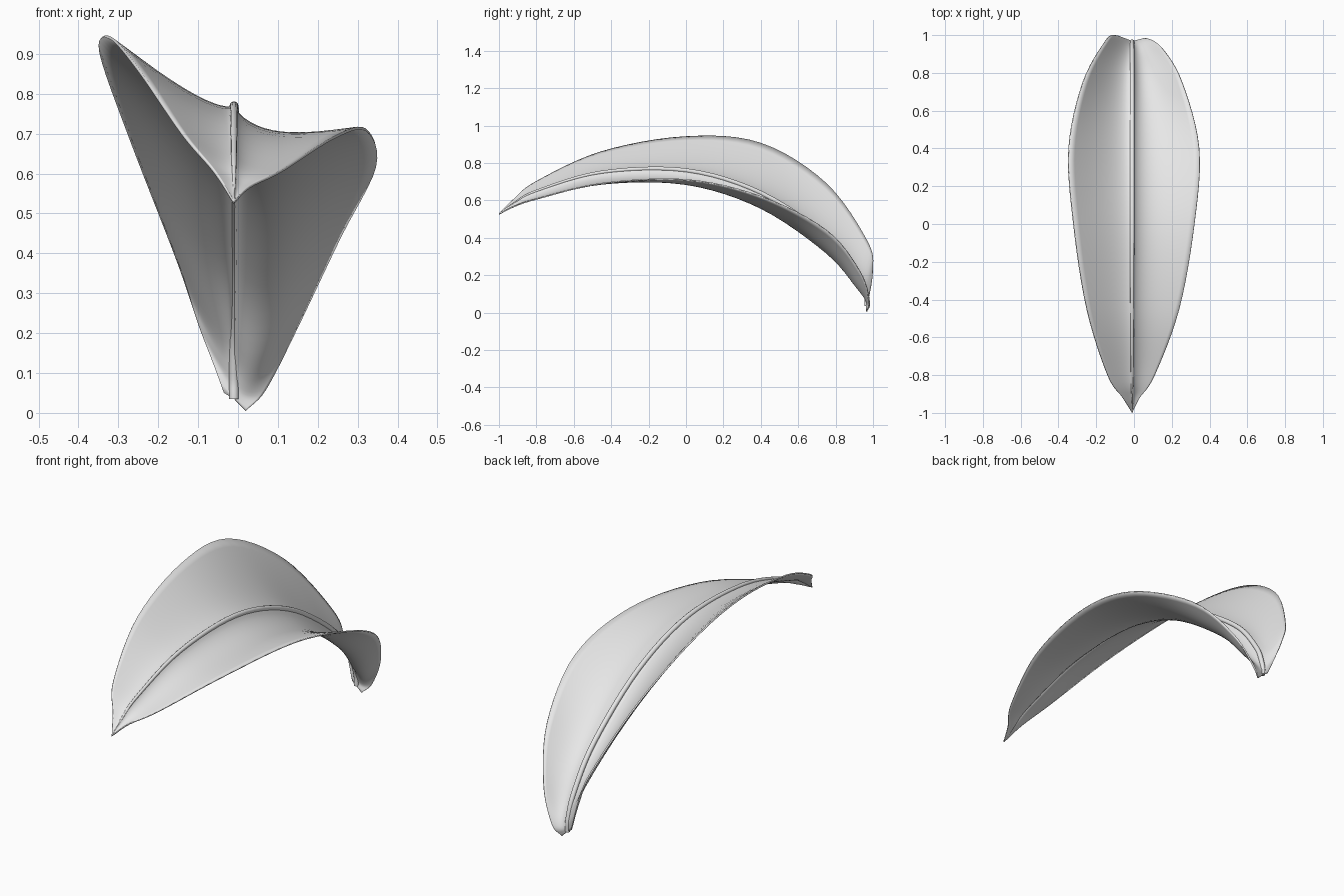
import bpy
import math
from mathutils import Vector

if "Cube" in bpy.data.objects:
    bpy.data.objects.remove(bpy.data.objects["Cube"])

STEPS = 6      # subdivisions between guide stations
HALF = 14      # columns on each half of the blade


def make_material(name, color):
    mat = bpy.data.materials.new(name)
    mat.use_nodes = True
    mat.diffuse_color = color
    mat.node_tree.nodes["Principled BSDF"].inputs["Base Color"].default_value = color
    return mat


def spline(points):
    """Catmull-Rom curve through the guide points."""
    pts = [Vector(p) for p in points]
    pts = [pts[0] * 2 - pts[1]] + pts + [pts[-1] * 2 - pts[-2]]
    result = []
    for a, b, c, d in zip(pts, pts[1:], pts[2:], pts[3:]):
        for i in range(STEPS):
            t = i / STEPS
            result.append((b * 2 + (c - a) * t + (a * 2 - b * 5 + c * 4 - d) * t ** 2
                           + (b * 3 - a - c * 3 + d) * t ** 3) / 2)
    return result + [pts[-2]]


def add_object(name, data, mat):
    obj = bpy.data.objects.new(name, data)
    bpy.context.collection.objects.link(obj)
    data.materials.append(mat)
    return obj


# Guide lines from the pointed tip to the notched base
tip = (-.01, -1, .527)
rib = spline([tip, (-.01, -.92, .585), (-.01, -.8, .65), (-.01, -.45, .75),
              (-.01, 0, .76), (-.01, .4, .64), (-.01, .75, .41),
              (-.01, .91, .22), (-.01, .96, .1), (-.01, .965, .035)])
left_edge = spline([tip, (.03, -.92, .567), (.11, -.8, .607), (.24, -.45, .69),
                    (.32, 0, .71), (.345, .4, .62), (.255, .75, .44),
                    (.15, .93, .22), (.07, .98, .06), (.02, .965, .005)])
right_edge = spline([tip, (-.06, -.92, .605), (-.14, -.8, .7), (-.25, -.45, .86),
                     (-.32, 0, .94), (-.345, .4, .905), (-.27, .75, .69),
                     (-.15, .97, .38), (-.1, .997, .23), (-.035, .97, .05)])
# Sag of each half below its chord: left, right
sag = spline([(0, 0, 0), (.01, .005, 0), (.02, .015, 0), (.035, .025, 0),
              (.055, .03, 0), (.075, .05, 0), (.1, .07, 0),
              (.09, .05, 0), (.03, .02, 0), (0, 0, 0)])


def half_point(center, edge, depth, u):
    """Point on one half of the blade; u runs from the rib to the edge."""
    p = center.lerp(edge, u)
    p.z -= depth * math.sin(math.pi * u ** .62)
    return p


# Leaf blade
green_free = make_material("pale grey", (.8, .8, .8, 1))
verts, faces = [], []
columns = 2 * HALF + 1
for center, left, right, depth in zip(rib, left_edge, right_edge, sag):
    for j in range(-HALF, HALF + 1):
        u = (abs(j) / HALF) ** 1.3
        edge, d = (left, depth.x) if j > 0 else (right, depth.y)
        verts.append(half_point(center, edge, d, u))
for i in range(len(rib) - 1):
    for j in range(columns - 1):
        a = i * columns + j
        faces.append((a, a + 1, a + columns + 1, a + columns))
mesh = bpy.data.meshes.new("leaf_blade")
mesh.from_pydata(verts, [], faces)
blade = add_object("leaf_blade", mesh, green_free)
weld = blade.modifiers.new("merge tip", "WELD")
weld.merge_threshold = .0005
solid = blade.modifiers.new("thickness", "SOLIDIFY")
solid.thickness = .007
solid.offset = 0

# Raised midrib, tapered toward the tip
curve = bpy.data.curves.new("midrib", "CURVE")
curve.dimensions = "3D"
curve.bevel_depth = .012
curve.bevel_resolution = 3
curve.use_fill_caps = True
line = curve.splines.new("POLY")
line.points.add(len(rib) - 1)
for i, (point, co) in enumerate(zip(line.points, rib)):
    point.co = (*co, 1)
    point.radius = min(1, .15 + 2 * i / len(rib))
line.use_smooth = True
midrib = add_object("midrib", curve, green_free)

# Smooth shading
bpy.ops.object.select_all(action="DESELECT")
blade.select_set(True)
bpy.context.view_layer.objects.active = blade
bpy.ops.object.shade_smooth_by_angle(angle=math.radians(50))
